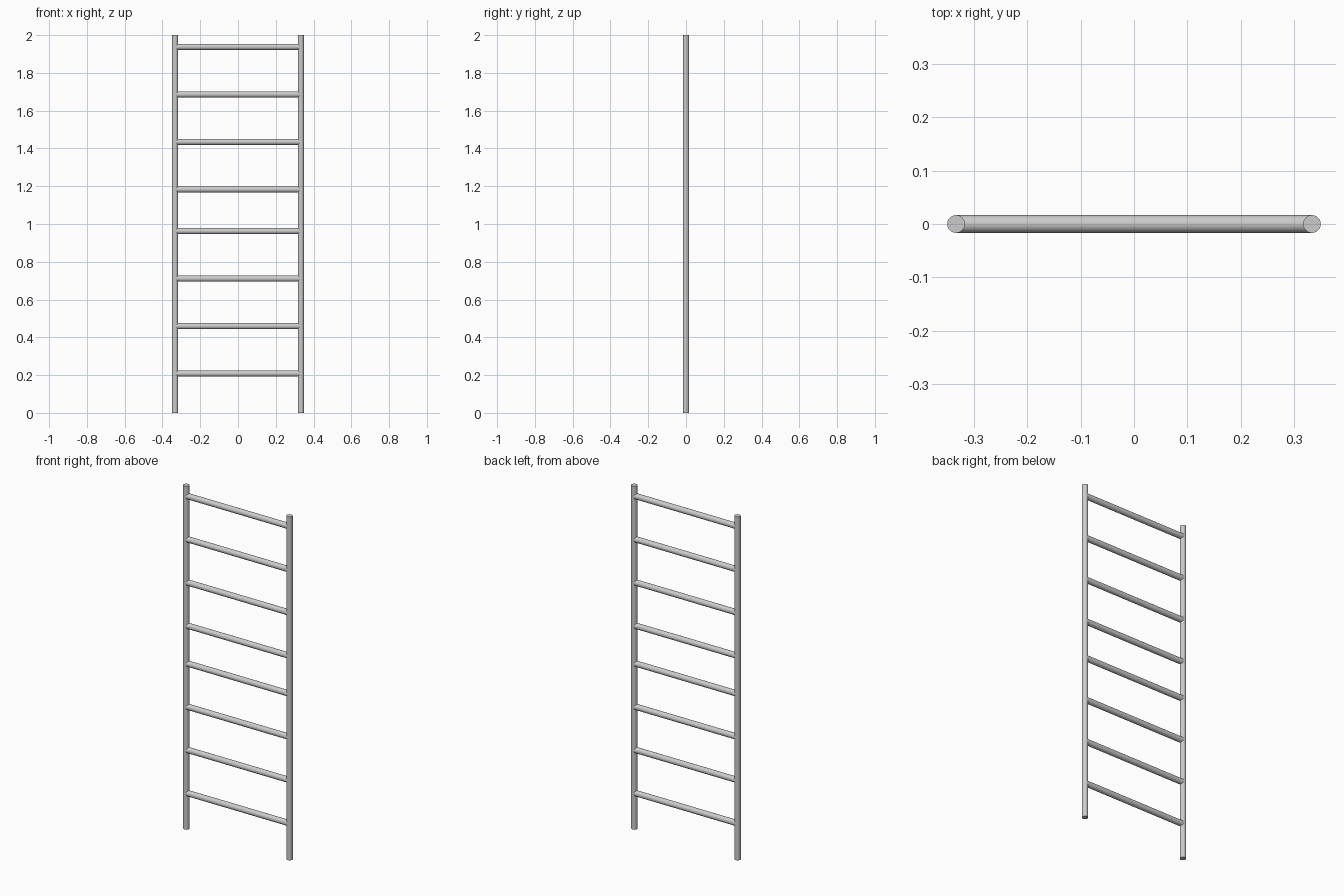
import bpy, math

if "Cube" in bpy.data.objects:
    bpy.data.objects.remove(bpy.data.objects["Cube"])

R = 0.0166       # tube radius
RAIL_X = 0.333   # rail centre offset
STEP = 0.2515    # rung spacing within each section


def tube(name, length, loc, rot=(0, 0, 0)):
    bpy.ops.mesh.primitive_cylinder_add(vertices=32, radius=R, depth=length,
                                        location=loc, rotation=rot)
    ob = bpy.context.object
    ob.name = name
    bpy.ops.object.shade_smooth_by_angle(angle=math.radians(40))
    return ob


# Side rails
for side, name in ((-1, "left_rail"), (1, "right_rail")):
    tube(name, 2.0, (side * RAIL_X, 0, 1.0))

# Rungs: two sections of four, with a shorter gap between the sections
for section, base in (("lower", 0.208), ("upper", 1.183)):
    for i in range(4):
        tube(f"{section}_rung_{i + 1}", 2 * (RAIL_X - 0.003),
             (0, 0, base + i * STEP), (0, math.pi / 2, 0))
